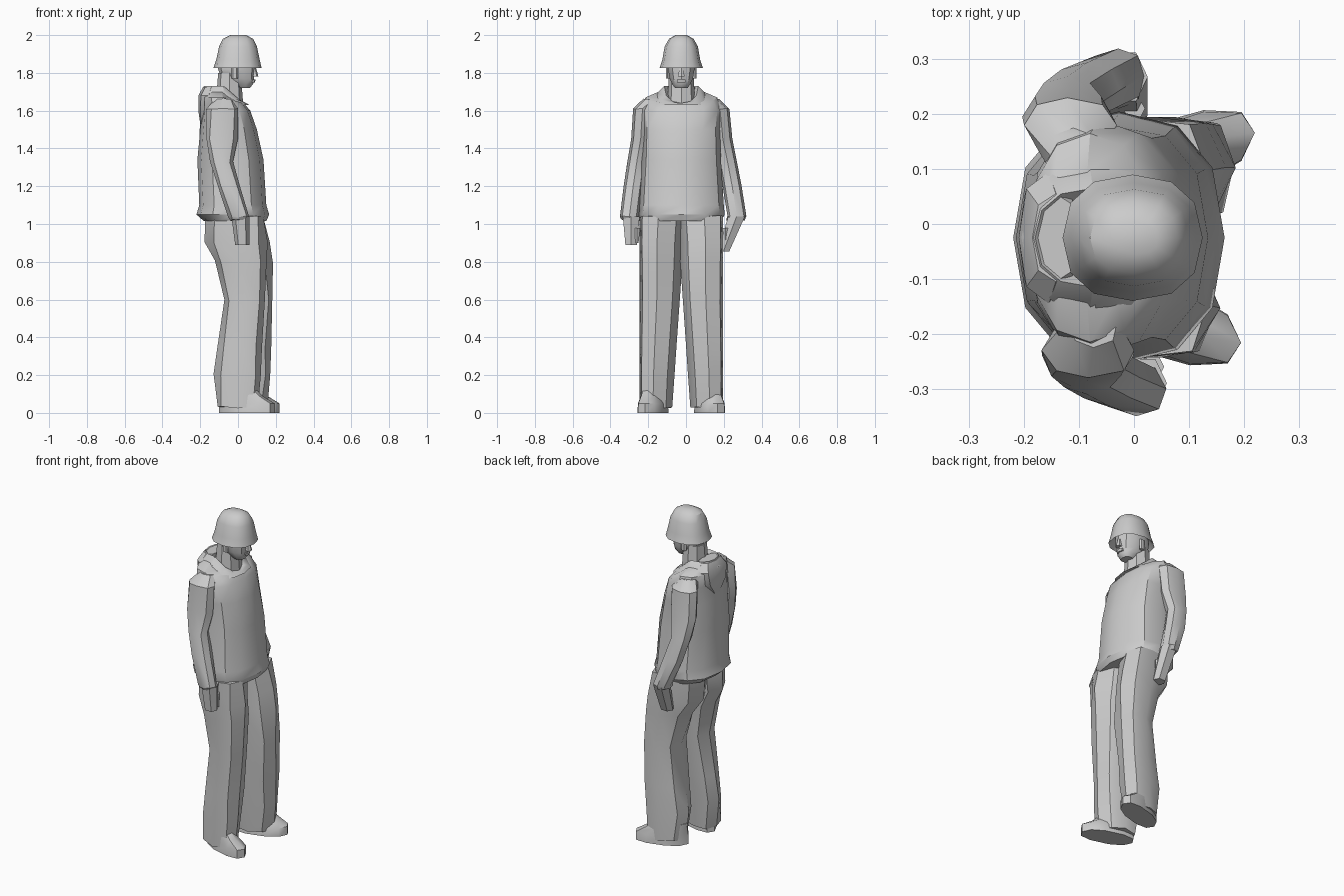
import bpy, bmesh, math, random

random.seed(4)
cube = bpy.data.objects.get("Cube")
if cube:
    bpy.data.objects.remove(cube, do_unlink=True)

grey = bpy.data.materials.new("plain grey")
grey.use_nodes = True
shade = (0.6, 0.6, 0.6, 1)
grey.diffuse_color = shade
grey.node_tree.nodes["Principled BSDF"].inputs["Base Color"].default_value = shade

MIDDLE = -0.025  # the plane the body is symmetric about


def finish(name, bm):
    """Turn the mesh data into a named object with crisp folds."""
    bmesh.ops.recalc_face_normals(bm, faces=bm.faces)
    mesh = bpy.data.meshes.new(name)
    bm.to_mesh(mesh)
    bm.free()
    mesh.materials.append(grey)
    part = bpy.data.objects.new(name, mesh)
    bpy.context.collection.objects.link(part)
    bpy.ops.object.select_all(action="DESELECT")
    part.select_set(True)
    bpy.context.view_layer.objects.active = part
    bpy.ops.object.shade_smooth_by_angle(angle=math.radians(35))


def rounded(value):
    """Push a sine or cosine outward for a slightly boxy outline."""
    return math.copysign(abs(value) ** 0.85, value)


def loft(name, rings, sides=8, throat=None, crease=0, turn=0):
    """Skin closed rings given as height, back, front, half width, centre."""
    bm = bmesh.new()
    loops = []
    for height, back, front, half, *centre in rings:
        middle = centre[0] if centre else MIDDLE
        loop = []
        for step in range(sides):
            angle = math.tau * step / sides
            forward = rounded(math.cos(angle))
            reach = forward * (front - back) / 2
            x = (back + front) / 2 + reach + random.uniform(-crease, crease)
            y = middle + rounded(math.sin(angle)) * half + turn * reach
            z = height + random.uniform(-crease, crease)
            if throat and height > throat:
                z -= max(0, forward) * (height - throat)
            loop.append(bm.verts.new((x, y, z)))
        loops.append(loop)
    for low, high in zip(loops, loops[1:]):
        for step in range(sides):
            after = (step + 1) % sides
            bm.faces.new((low[step], low[after], high[after], high[step]))
    bm.faces.new(loops[0])
    bm.faces.new(loops[-1])
    finish(name, bm)


# Jacket body with a flared hem
loft("jacket", [
    (1.015, -.18, .15, .21),
    (1.05, -.22, .165, .23),
    (1.1, -.205, .15, .225),
    (1.34, -.215, .135, .21),
    (1.5, -.2, .1, .205),
    (1.6, -.19, .065, .215),
    (1.67, -.19, .03, .19),
    (1.7, -.18, .01, .12)], sides=12, throat=1.64)

# Raised collar, open at the throat, turning back down inside
loft("collar", [
    (1.63, -.19, .06, .15),
    (1.69, -.205, .045, .13),
    (1.73, -.18, .03, .09),
    (1.7, -.15, .01, .07)], sides=12, throat=1.64)

# Hood hanging on the upper back
loft("hood", [
    (1.53, -.2, -.16, .03),
    (1.6, -.21, -.13, .1),
    (1.68, -.21, -.1, .12),
    (1.725, -.185, -.1, .08)])

# Sleeve and leg profiles, shared by both sides
sleeve = [
    (1.66, -.12, -.03, .2),
    (1.61, -.165, 0, .255),
    (1.45, -.17, 0, .265),
    (1.33, -.145, -.03, .285),
    (1.2, -.11, .01, .305),
    (1.04, -.05, .055, .325),
    (1.02, -.04, .05, .315)]
trouser_leg = [
    (1.04, -.17, .14),
    (.9, -.175, .155),
    (.8, -.12, .15),
    (.6, -.07, .142),
    (.35, -.11, .13),
    (.2, -.13, .125),
    (.03, -.11, .1)]
thigh = 0.22  # outer side of the trousers, from the middle plane

for side, sign, swing, lead, curl in (("right", -1, 0, 0, 0),
                                      ("left", 1, -.035, .05, .07)):
    # Arm: the left one hangs further back and out, with curled fingers
    arm = []
    for z, back, front, outer in sleeve:
        spread = curl * (1.6 - z) / 2 if z < 1.6 else 0
        arm.append((z, back + swing, front + swing, .05,
                    MIDDLE + sign * (outer + spread - .05)))
    loft(side + "_sleeve", arm, crease=.004)
    palm = swing + .015
    loft(side + "_hand", [
        (1.04 - t * (.15 + curl / 2), palm - .05 + t * .02, palm + .045,
         .05 - t * .015, MIDDLE + sign * (.265 + curl * (.4 - t)))
        for t in (0, .5, 1)], sides=6)
    loft(side + "_thumb", [
        (.98 - t * .08, palm, palm + .04, .02 - t * .01, MIDDLE + sign * .235)
        for t in (0, 1)], sides=6)

    # Leg: the inner side spreads towards the ground
    leg = []
    for z, back, front in trouser_leg:
        inner = .05 - .07 * z
        step = lead * (1 - min(z, 1) ** 4)
        leg.append((z, back + step, front + step, (thigh - inner) / 2,
                    MIDDLE + sign * (thigh + inner) / 2))
    loft(side + "_trouser_leg", leg, crease=.007, turn=sign * .15)

    # Shoe with its toe turned outward
    heel = lead / 2 - .1
    loft(side + "_shoe", [
        (z, heel, heel + length, width, MIDDLE + sign * .15)
        for z, length, width in ((0, .295, .07), (.05, .295, .067),
                                 (.09, .23, .055), (.13, .19, .045))],
        sides=10, turn=sign * .28)

    # Ear
    loft(side + "_ear", [
        (z, -.035, 0, .01, MIDDLE + sign * .072) for z in (1.77, 1.83)], sides=6)

# Neck, head and face
loft("neck", [
    (1.6, -.12, .03, .075),
    (1.8, -.105, .015, .065)])
loft("head", [
    (1.72, 0, .062, .035),
    (1.74, -.04, .08, .05),
    (1.77, -.09, .085, .064),
    (1.82, -.105, .09, .073),
    (1.88, -.1, .09, .073)], sides=10)
loft("nose", [
    (1.78, .07, .108, .02),
    (1.83, .07, .095, .01)], sides=6)
loft("lips", [
    (1.75, .06, .09, .025),
    (1.765, .06, .093, .025)], sides=6)

# Bucket hat: hollow under the brim, sloping sides and a low crown
loft("hat", [
    (1.87, -.09, .09, .08),
    (1.825, -.13, .125, .115),
    (1.87, -.115, .115, .1),
    (1.94, -.1, .1, .088),
    (1.98, -.08, .08, .065),
    (2, -.04, .045, .03)], sides=12)
